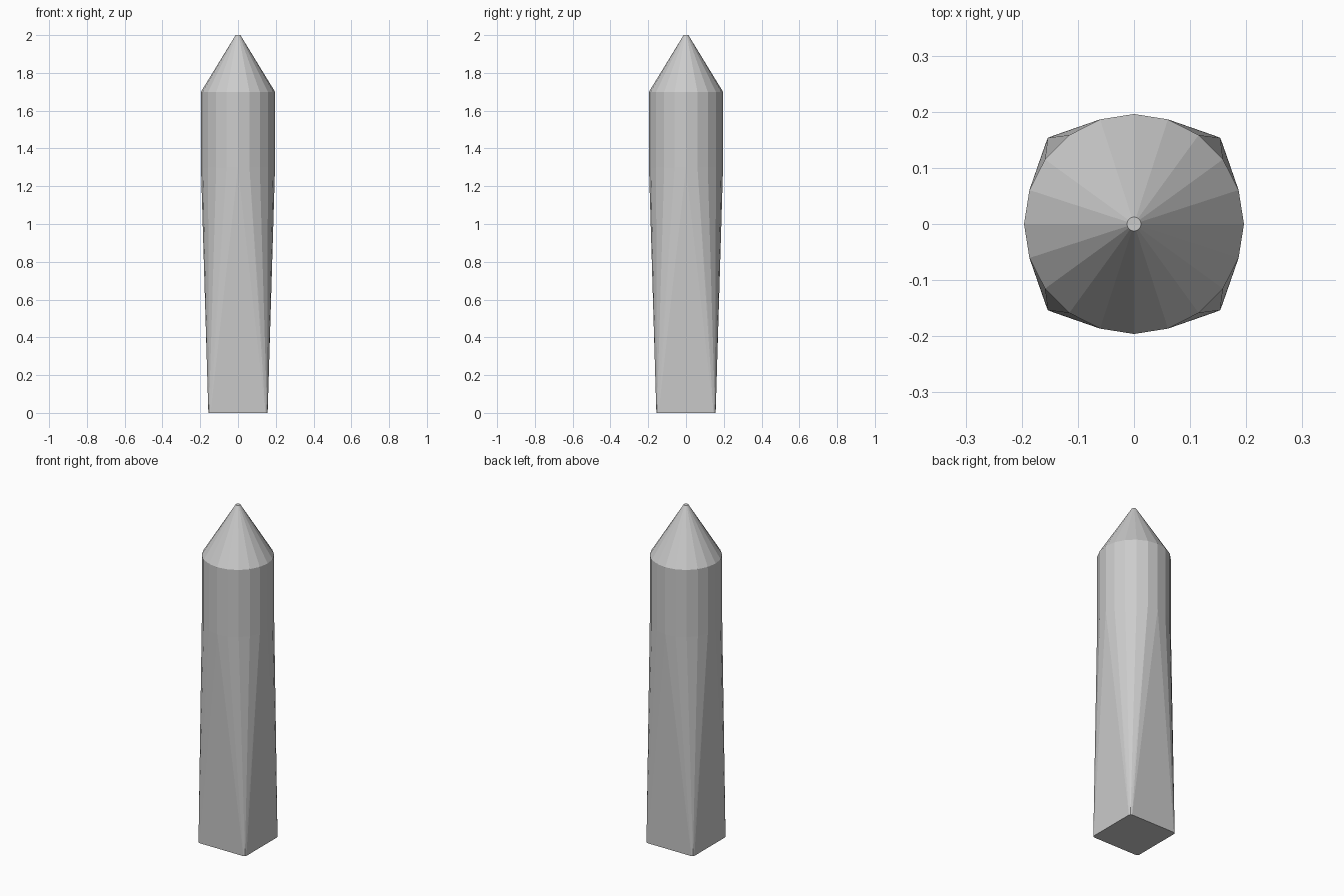
import bpy, bmesh, math

if "Cube" in bpy.data.objects:
    bpy.data.objects.remove(bpy.data.objects["Cube"])

SIDES = 20
RADIUS = 0.196
HALF = 0.157      # half width of the square foot
ROUND = 0.012     # corner rounding of the foot
Z_ROUND, Z_RIM, Z_TIP = 1.3, 1.7, 2.0

bm = bmesh.new()


def ring(radius, z):
    return [bm.verts.new((radius * math.cos(math.tau * i / SIDES),
                          radius * math.sin(math.tau * i / SIDES), z))
            for i in range(SIDES)]


# Square foot with slightly rounded corners
foot = []
for sx, sy in ((1, 1), (-1, 1), (-1, -1), (1, -1)):
    for k in range(3):
        a = math.radians(45 * k)
        x = HALF - ROUND + ROUND * math.cos(a)
        y = HALF - ROUND + ROUND * math.sin(a)
        foot.append(bm.verts.new((sx * x, sy * y, 0)))

# Shaft blends from square to round
low = ring(RADIUS, Z_ROUND)
bmesh.ops.convex_hull(bm, input=foot + low)
caps = [f for f in bm.faces if all(v.co.z > Z_ROUND - 0.01 for v in f.verts)]
bmesh.ops.delete(bm, geom=caps, context='FACES')

# Round collar and pointed tip
rings = [low, ring(RADIUS, Z_RIM), ring(0.0125, Z_TIP)]
for a, b in zip(rings, rings[1:]):
    for i in range(SIDES):
        j = (i + 1) % SIDES
        bm.faces.new((a[i], a[j], b[j], b[i]))
bm.faces.new(rings[-1])

# Clean up leftover cap edges and coplanar triangles
loose = [e for e in bm.edges if not e.link_faces]
bmesh.ops.delete(bm, geom=loose, context='EDGES')
bmesh.ops.dissolve_limit(bm, angle_limit=math.radians(0.2),
                         verts=bm.verts[:], edges=bm.edges[:])
bmesh.ops.recalc_face_normals(bm, faces=bm.faces[:])

mesh = bpy.data.meshes.new("pointed_post")
bm.to_mesh(mesh)
bm.free()
obj = bpy.data.objects.new("pointed_post", mesh)
bpy.context.collection.objects.link(obj)
